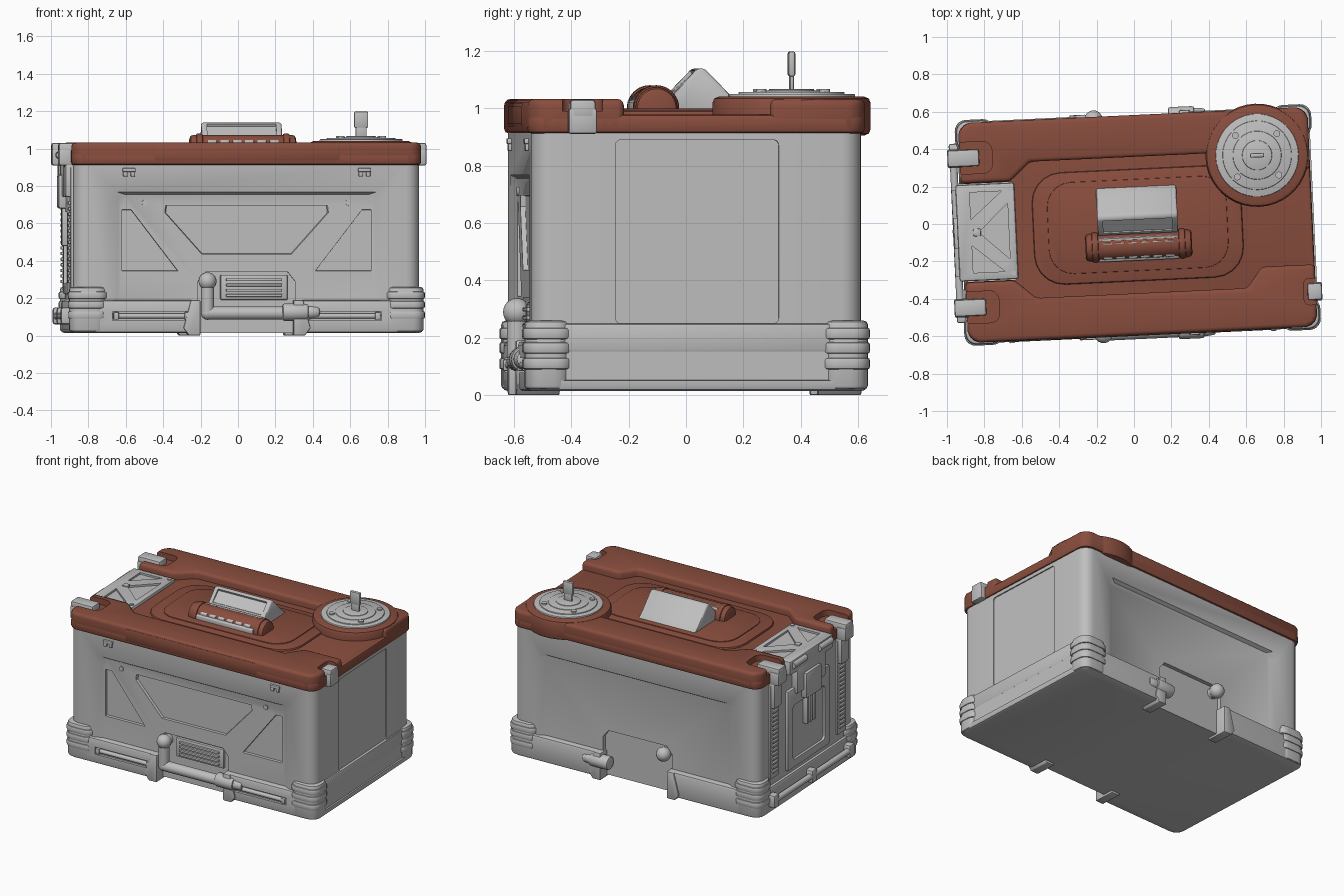
import bpy, bmesh
from math import radians, sin, cos, pi
from mathutils import Matrix, Vector

if "Cube" in bpy.data.objects:
    bpy.data.objects.remove(bpy.data.objects["Cube"])

TURN = Matrix.Translation((0.02, -0.005, 0)) @ Matrix.Rotation(radians(2.7), 4, 'Z')
parts = []

def material(name, color):
    m = bpy.data.materials.new(name)
    m.use_nodes = True
    m.diffuse_color = color
    m.node_tree.nodes["Principled BSDF"].inputs["Base Color"].default_value = color
    return m

GREY = material("light grey", (0.52, 0.52, 0.52, 1))
RED = material("brick red", (0.25, 0.075, 0.048, 1))

def finish(name, bm, mat, bevel=0, segs=2):
    bmesh.ops.recalc_face_normals(bm, faces=bm.faces)
    if bevel:
        edges = [e for e in bm.edges if e.calc_face_angle(0) > radians(35)]
        bmesh.ops.bevel(bm, geom=edges, offset=bevel, segments=segs, affect='EDGES',
                        profile=0.5, clamp_overlap=True)
    me = bpy.data.meshes.new(name)
    bm.to_mesh(me)
    bm.free()
    me.materials.append(mat)
    ob = bpy.data.objects.new(name, me)
    bpy.context.collection.objects.link(ob)
    smooth(ob)
    parts.append(ob)
    return ob

def smooth(ob):
    for p in ob.data.polygons:
        p.use_smooth = True
    ob.data.set_sharp_from_angle(angle=radians(38))

def prism(name, pts, axis, lo, hi, mat=GREY, bevel=0, taper=1, segs=2):
    """Outline extruded along an axis; taper scales the hi end."""
    bm = bmesh.new()
    mid = sum((Vector(p) for p in pts), Vector((0, 0))) / len(pts)
    place = {'x': lambda u, v, w: (w, u, v), 'y': lambda u, v, w: (u, w, v),
             'z': lambda u, v, w: (u, v, w)}[axis]
    rings = []
    for w, s in ((lo, 1), (hi, taper)):
        rings.append([bm.verts.new(place(*(mid + (Vector(p) - mid) * s), w)) for p in pts])
    n = len(pts)
    bm.faces.new(rings[0])
    bm.faces.new(rings[1])
    for i in range(n):
        j = (i + 1) % n
        bm.faces.new((rings[0][i], rings[0][j], rings[1][j], rings[1][i]))
    return finish(name, bm, mat, bevel, segs)

def rrect(hx, hy, r, cx=0, cy=0, n=5):
    pts = []
    for k, (sx, sy) in enumerate(((1, 1), (-1, 1), (-1, -1), (1, -1))):
        for i in range(n + 1):
            a = pi / 2 * (k + i / n)
            pts.append((cx + sx * (hx - r) + r * cos(a), cy + sy * (hy - r) + r * sin(a)))
    return pts

def box(name, x, y, z, mat=GREY, bevel=0.006):
    return prism(name, [(x[0], y[0]), (x[1], y[0]), (x[1], y[1]), (x[0], y[1])], 'z', z[0], z[1], mat, bevel)

def rod(name, a, b, r, mat=GREY, bevel=0.0, r2=None):
    a, b = Vector(a), Vector(b)
    bm = bmesh.new()
    rot = Vector((0, 0, 1)).rotation_difference(b - a).to_matrix().to_4x4()
    bmesh.ops.create_cone(bm, cap_ends=True, segments=40, radius1=r, radius2=r2 or r, depth=(b - a).length,
                          matrix=Matrix.Translation((a + b) / 2) @ rot)
    return finish(name, bm, mat, bevel)

def ball(name, c, r, mat=GREY):
    bm = bmesh.new()
    bmesh.ops.create_uvsphere(bm, u_segments=20, v_segments=12, radius=r, matrix=Matrix.Translation(c))
    return finish(name, bm, mat)

def cut(ob, *cutters):
    for c in cutters:
        mod = ob.modifiers.new("cut", 'BOOLEAN')
        mod.operation, mod.solver, mod.object = 'DIFFERENCE', 'EXACT', c
    deps = bpy.context.evaluated_depsgraph_get()
    ob.data = bpy.data.meshes.new_from_object(ob.evaluated_get(deps))
    ob.modifiers.clear()
    for c in cutters:
        parts.remove(c)
        bpy.data.objects.remove(c)
    smooth(ob)

def mirror(pts):
    return [(-u, v) for u, v in pts]

# Main body with recessed faces
body = prism("body", rrect(0.925, 0.575, 0.07), 'z', 0.04, 0.93)
window = [(-0.74, 0.1), (0.74, 0.1), (0.74, 0.73), (0.7, 0.77), (-0.7, 0.77), (-0.74, 0.73)]
alcove = [(-0.26, -0.1), (0.26, -0.1), (0.26, 0.29), (0.22, 0.34), (-0.22, 0.34), (-0.26, 0.29)]
trapezoid = [(-0.45, 0.7), (0.45, 0.7), (0.455, 0.66), (0.25, 0.43), (-0.25, 0.43), (-0.455, 0.66)]
triangle = [(-0.67, 0.34), (-0.36, 0.34), (-0.62, 0.68), (-0.67, 0.68)]
cutters = []
for s in (-1, 1):
    cutters.append(prism("c", window, 'y', s * 0.58, s * 0.552, taper=0.93))
    cutters.append(prism("c", alcove, 'y', s * 0.7, s * 0.525))
for shape in (trapezoid, triangle, mirror(triangle)):
    cutters.append(prism("c", shape, 'y', -0.6, -0.535, taper=0.95))
cutters.append(prism("c", rrect(0.285, 0.32, 0.02, 0, 0.57), 'x', 0.95, 0.917))
cut(body, *cutters)

# Base skirt, open in the middle of the front and back
skirt = prism("skirt", rrect(0.943, 0.593, 0.07), 'z', 0.015, 0.19, bevel=0.015)
cutters = [prism("c", alcove, 'y', s * 0.7, s * 0.525) for s in (-1, 1)]
cutters += [box("c", (s * 0.51 - 0.21, s * 0.51 + 0.21), (-0.7, -0.572), (0.08, 0.13), bevel=0) for s in (-1, 1)]
cutters.append(prism("c", rrect(0.5, 0.075, 0.015, 0, 0.125), 'x', 1.0, 0.932, taper=0.97))
cut(skirt, *cutters)
box("side_skirt_step", (0.9, 0.935), (-0.5, 0.5), (0.15, 0.25), bevel=0.01)
for s in (-1, 1):
    rod("front_slot_bar", (s * 0.51 - 0.2, -0.58, 0.105), (s * 0.51 + 0.2, -0.58, 0.105), 0.014)
    for e in (-1, 1):
        box("slot_stop", (s * 0.51 + e * 0.19 - 0.015, s * 0.51 + e * 0.19 + 0.015), (-0.6, -0.56), (0.085, 0.125))
    for t in (-1, 1):
        foot = [(s * 0.25, 0.0), (s * 0.31, 0.0), (s * 0.34, 0.04), (s * 0.3, 0.19), (s * 0.25, 0.19)]
        prism("alcove_foot", foot, 'y', t * 0.45, t * 0.602, bevel=0.006)
        # Ribbed corner bumpers
        prism("corner_bumper", rrect(0.1, 0.08, 0.06, s * 0.848, t * 0.518), 'z', 0.02, 0.26, bevel=0.015)
        for z in (0.11, 0.165, 0.215):
            prism("bumper_rib", rrect(0.106, 0.086, 0.06, s * 0.848, t * 0.518), 'z', z - 0.02, z + 0.02, bevel=0.008)
    box("front_clip", (s * 0.63 - 0.035, s * 0.63 + 0.035), (-0.59, -0.56), (0.875, 0.895), bevel=0.004)
    for e in (-1, 1):
        box("clip_tooth", (s * 0.63 + e * 0.02 - 0.012, s * 0.63 + e * 0.02 + 0.012), (-0.587, -0.56), (0.85, 0.88))
    rod("front_screw", (s * 0.545, -0.56, 0.71), (s * 0.545, -0.545, 0.71), 0.016)

# Louvre and drain pipe
box("louvre_frame", (-0.14, 0.22), (-0.545, -0.52), (0.19, 0.325), bevel=0.008)
for i in range(4):
    box("louvre_slat", (-0.11, 0.19), (-0.56, -0.54), (0.207 + i * 0.028, 0.222 + i * 0.028), bevel=0.004)
rod("pipe_upright", (-0.21, -0.575, 0.29), (-0.21, -0.575, 0.12), 0.035)
rod("pipe_run", (-0.21, -0.575, 0.12), (0.25, -0.575, 0.12), 0.035)
ball("pipe_elbow", (-0.21, -0.575, 0.12), 0.036)
for s in (-1, 1):
    y = s * 0.575
    ball("pipe_ball", (-0.21, y, 0.29), 0.048)
    rod("pipe_ball_neck", (-0.21, y, 0.29), (-0.21, s * 0.5, 0.29), 0.036)
    rod("pipe_cap", (0.19, y, 0.125), (0.33, y, 0.125), 0.046, bevel=0.012)
    rod("pipe_cap_tip", (0.32, y, 0.125), (0.39, y, 0.125), 0.038, bevel=0.012, r2=0.03)

# Lid: slab with raised front and rear rims
slab = prism("lid_slab", rrect(0.935, 0.588, 0.07), 'z', 0.912, 0.978, RED, bevel=0.015)
cut(slab, box("c", (-1.1, -0.66), (-0.262, 0.262), (0.8, 1.2), bevel=0))
for s in (-1, 1):
    rim = [(-0.935, 0.265), (-0.67, 0.265), (-0.56, 0.365), (0.57, 0.365), (0.65, 0.255),
           (0.935, 0.255), (0.935, 0.53), (0.915, 0.57), (0.875, 0.588),
           (-0.875, 0.588), (-0.915, 0.57), (-0.935, 0.53)]
    ob = prism("lid_rim", [(u, s * v) for u, v in rim], 'z', 0.915, 1.032, RED, bevel=0.022, segs=3)
    cutters = [prism("c", rrect(0.17, 0.085, 0.05, -0.93, s * 0.4), 'z', 0.99, 1.2)]
    if s < 0:
        cutters.append(prism("c", rrect(0.08, 0.07, 0.03, 0.95, -0.4), 'z', 0.99, 1.2))
    cut(ob, *cutters)
prism("lid_island", rrect(0.56, 0.3, 0.16), 'z', 0.95, 0.992, RED, bevel=0.012)
prism("lid_island_top", rrect(0.48, 0.245, 0.13), 'z', 0.95, 0.998, RED, bevel=0.004)
box("front_lid_ridge", (-0.5, 0.5), (-0.592, -0.55), (0.93, 1.02), RED, 0.015)

# Dial
DX, DY = 0.655, 0.342
rod("dial_base", (DX, DY, 0.905), (DX, DY, 1.04), 0.276, RED, 0.022)
for r, z in ((0.222, 1.05), (0.185, 1.057), (0.13, 1.062), (0.08, 1.067)):
    rod("dial_ring", (DX, DY, 1.0), (DX, DY, z), r, GREY, 0.005)
for i in range(4):
    a = pi / 2 * i + pi / 4
    x, y = DX + 0.157 * cos(a), DY + 0.157 * sin(a)
    rod("dial_screw", (x, y, 1.04), (x, y, 1.066), 0.018)
box("dial_fin_stem", (DX - 0.03, DX + 0.03), (DY - 0.007, DY + 0.007), (1.05, 1.13))
box("dial_fin", (DX - 0.038, DX + 0.038), (DY - 0.012, DY + 0.012), (1.11, 1.198), bevel=0.008)

# Control console on the lid
rod("console_barrel", (-0.285, -0.11, 1.0), (0.285, -0.11, 1.0), 0.073, RED, 0.02)
for s in (-1, 1):
    rod("barrel_collar", (s * 0.215, -0.11, 1.0), (s * 0.25, -0.11, 1.0), 0.08, RED, 0.008)
console = prism("console_screen", [(-0.03, 0.98), (-0.05, 1.05), (0.035, 1.138), (0.06, 1.138), (0.165, 1.03), (0.22, 0.985)],
                'x', -0.215, 0.215, bevel=0.01)
cut(console, prism("c", [(-0.05, 1.066), (-0.03, 1.062), (0.035, 1.118), (0.02, 1.15)], 'x', -0.185, 0.185))
prism("key_panel", [(-0.19, 0.98), (-0.19, 1.025), (-0.065, 1.07), (-0.05, 0.98)], 'x', -0.215, 0.215, bevel=0.006)
for i in range(6):
    x = -0.165 + i * 0.066
    prism("key", [(-0.178, 1.02), (-0.178, 1.042), (-0.09, 1.074), (-0.085, 1.04)], 'x', x - 0.024, x + 0.024, bevel=0.004)

# Corner latches
def latch(s, y, strap):
    edge = s * (1.0 if strap else 0.968)
    xs = sorted((s * (0.83 if strap else 0.89), edge))
    box("latch_arm", xs, (y - 0.045, y + 0.045), (0.96, 1.03), bevel=0.012)
    box("latch_front", sorted((s * 0.92, edge)), (y - 0.05, y + 0.05), (0.91, 1.0), bevel=0.01)
    if strap:
        box("latch_hook", (-0.965, -0.91), (y - 0.045, y + 0.045), (0.74, 0.92), bevel=0.01)
        box("strap", (-0.938, -0.9), (y - 0.05, y + 0.05), (0.24, 0.9), bevel=0.006)
        for i in range(15):
            z = 0.28 + i * 0.03
            box("strap_tooth", (-0.95, -0.92), (y - 0.032, y + 0.032), (z, z + 0.017), bevel=0.004)

latch(-1, 0.4, True)
latch(-1, -0.4, True)
latch(1, -0.4, False)

# Hinge plate on the open side of the lid
plate = box("hinge_plate", (-0.965, -0.65), (-0.258, 0.258), (0.9, 0.998), bevel=0.012)
wedge = [(-0.89, 0.07), (-0.89, 0.215), (-0.72, 0.215)]
cut(plate, prism("c", [(-0.69, -0.15), (-0.69, 0.15), (-0.85, 0)], 'z', 0.985, 1.1),
    prism("c", wedge, 'z', 0.985, 1.1), prism("c", [(u, -v) for u, v in wedge], 'z', 0.985, 1.1))
for s in (-1, 1):
    rod("plate_screw", (-0.675, s * 0.225, 0.99), (-0.675, s * 0.225, 1.004), 0.014)
    rod("hinge_pin", (-0.965, s * 0.08, 0.965), (-0.965, s * 0.23, 0.965), 0.022)
box("plate_button", (-0.88, -0.84), (-0.02, 0.02), (0.98, 1.006))

# Side panel, centre clasp and carry bar
panel = box("side_panel", (-0.945, -0.9), (-0.25, 0.25), (0.22, 0.78), bevel=0.012)
cut(panel, prism("c", rrect(0.2, 0.2, 0.03, 0, 0.47), 'x', -1.0, -0.93, taper=0.95))
box("clasp_mount", (-0.965, -0.9), (-0.17, 0.17), (0.74, 0.92), bevel=0.01)
box("clasp", (-0.985, -0.92), (-0.09, 0.09), (0.68, 0.86), bevel=0.01)
for y in (-0.04, 0, 0.04):
    box("clasp_rib", (-0.965, -0.92), (y - 0.012, y + 0.012), (0.48, 0.72))
rod("carry_bar", (-0.968, -0.45, 0.105), (-0.968, 0.45, 0.105), 0.02)
for y in (-0.45, 0, 0.45):
    box("carry_bar_bracket", (-0.99, -0.92), (y - 0.03, y + 0.03), (0.06, 0.15), bevel=0.012)

# Whole case stands slightly turned
for ob in parts:
    ob.data.transform(TURN)
